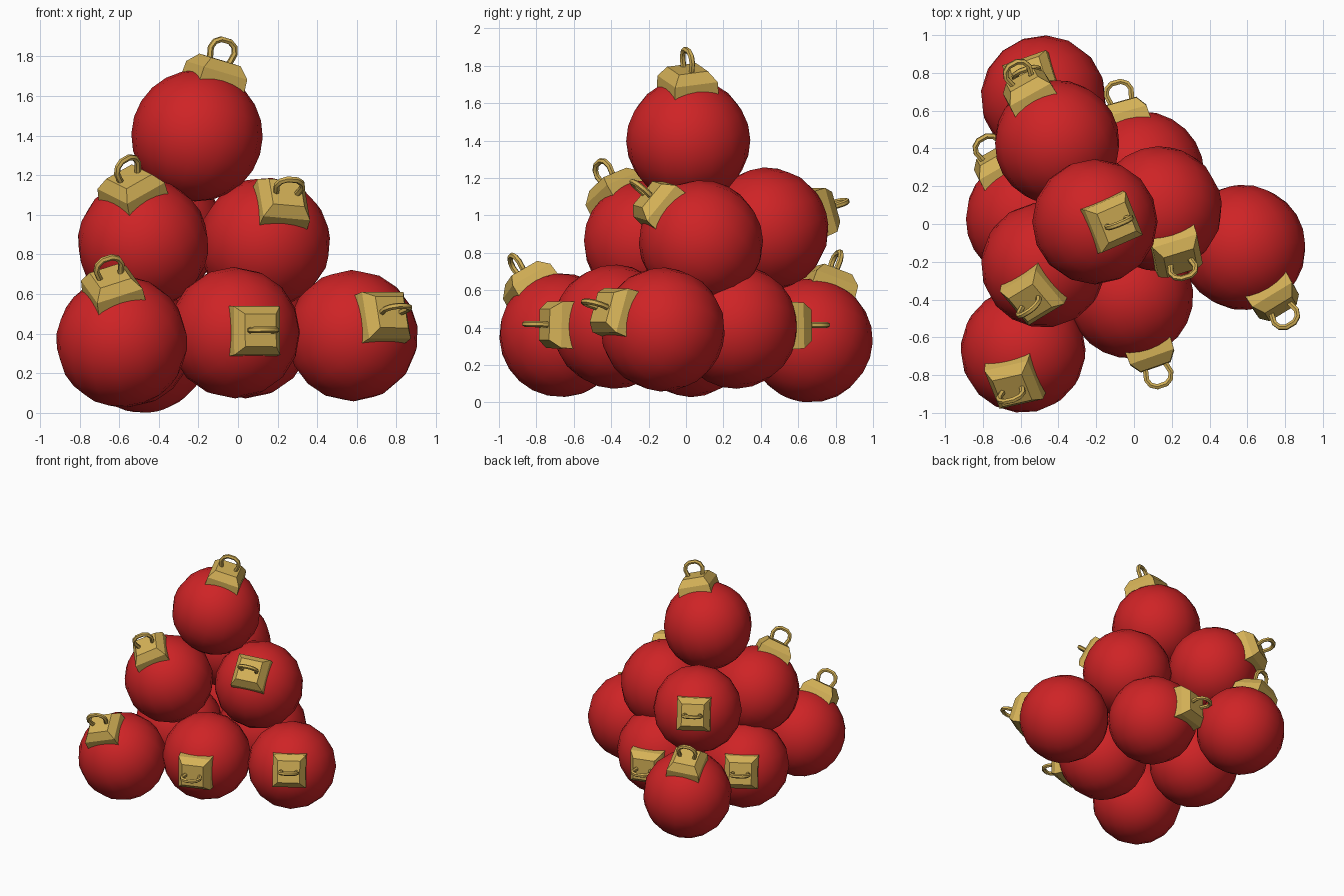
import bpy, bmesh, math
from mathutils import Vector, Matrix

if "Cube" in bpy.data.objects:
    bpy.data.objects.remove(bpy.data.objects["Cube"])

R = 0.332


def material(name, col):
    m = bpy.data.materials.new(name)
    m.diffuse_color = (*col, 1)
    m.use_nodes = True
    m.node_tree.nodes["Principled BSDF"].inputs["Base Color"].default_value = m.diffuse_color
    return m


red = material("glossy_red", (0.62, 0.017, 0.019))
gold = material("gold", (0.66, 0.44, 0.095))


def finish(bm, name, mat, frame, angle):
    bmesh.ops.recalc_face_normals(bm, faces=bm.faces)
    me = bpy.data.meshes.new(name)
    bm.to_mesh(me)
    bm.free()
    me.materials.append(mat)
    ob = bpy.data.objects.new(name, me)
    bpy.context.collection.objects.link(ob)
    ob.matrix_world = frame
    bpy.ops.object.select_all(action='DESELECT')
    ob.select_set(True)
    bpy.context.view_layer.objects.active = ob
    bpy.ops.object.shade_smooth_by_angle(angle=math.radians(angle))
    return ob


def loft(bm, rings, caps=True):
    """Skin a list of equal vertex rings."""
    vs = [[bm.verts.new(p) for p in r] for r in rings]
    n = len(vs[0])
    for a, b in zip(vs, vs[1:]):
        for i in range(n):
            bm.faces.new((a[i], a[(i + 1) % n], b[(i + 1) % n], b[i]))
    if caps:
        bm.faces.new(vs[0])
        bm.faces.new(vs[-1])


def bauble(tag, centre, direction, span):
    # local z points out through the cap, local x is the width of the hook
    z = Vector(direction).normalized()
    x = Vector(span)
    x = (x - z * x.dot(z)).normalized()
    y = z.cross(x)
    frame = Matrix.Translation(centre) @ Matrix((x, y, z)).transposed().to_4x4()

    # ball
    bm = bmesh.new()
    bmesh.ops.create_uvsphere(bm, u_segments=16, v_segments=12, radius=R)
    finish(bm, "ball_" + tag, red, frame, 40)

    # four-sided cap with a chamfered top
    bm = bmesh.new()
    loft(bm, [[(sx * h, sy * h, r) for sx, sy in ((-1, -1), (1, -1), (1, 1), (-1, 1))]
              for h, r in ((0.128, 0.25), (0.123, 0.345), (0.083, 0.4))])
    finish(bm, "cap_" + tag, gold, frame, 30)

    # wire hook: square-ish tube swept along a keyhole path
    half = [(0.052, 0.38), (0.068, 0.45), (0.055, 0.483), (0.025, 0.502)]
    path = [Vector((a, 0, b)) for a, b in half]
    path += [Vector((-a, 0, b)) for a, b in reversed(half)]
    rings = []
    for i, p in enumerate(path):
        t = (path[min(i + 1, len(path) - 1)] - path[max(i - 1, 0)]).normalized()
        side = Vector((0, 1, 0))
        up = t.cross(side)
        rings.append([p + 0.016 * (math.cos(k * math.tau / 6) * side + math.sin(k * math.tau / 6) * up)
                      for k in range(6)])
    bm = bmesh.new()
    loft(bm, rings)
    finish(bm, "hook_" + tag, gold, frame, 40)


# pyramid of ten: centre, cap direction, hook width direction
bauble("top", (-0.207, 0.012, 1.40), (0.29, -0.01, 0.96), (0.93, 0.37, 0))
bauble("middle_left", (-0.479, -0.217, 0.855), (-0.09, -0.255, 0.43), (0.78, 0.5, 0.37))
bauble("middle_right", (0.135, 0.08, 0.857), (0.14, -0.36, 0.32), (1, 0.2, 0))
bauble("middle_back", (-0.407, 0.43, 0.925), (-0.23, 0.41, 0.15), (0.87, 0.49, 0))
bauble("base_front_left", (-0.587, -0.668, 0.36), (-0.075, -0.275, 0.43), (1, 0.35, 0.1))
bauble("base_front", (-0.018, -0.38, 0.405), (0.33, -0.94, 0.03), (1, 0.33, 0))
bauble("base_right", (0.578, -0.124, 0.39), (0.25, -0.41, 0.15), (0.85, 0.5, 0))
bauble("base_back_left", (-0.48, 0.667, 0.332), (-0.1, 0.15, 0.47), (1, 0.35, 0.1))
bauble("base_left", (-0.56, 0.03, 0.36), (-0.24, 0.42, 0.12), (0.87, 0.49, 0))
bauble("base_back", (0.04, 0.265, 0.405), (-0.14, 0.5, 0.01), (1, 0.28, 0))
